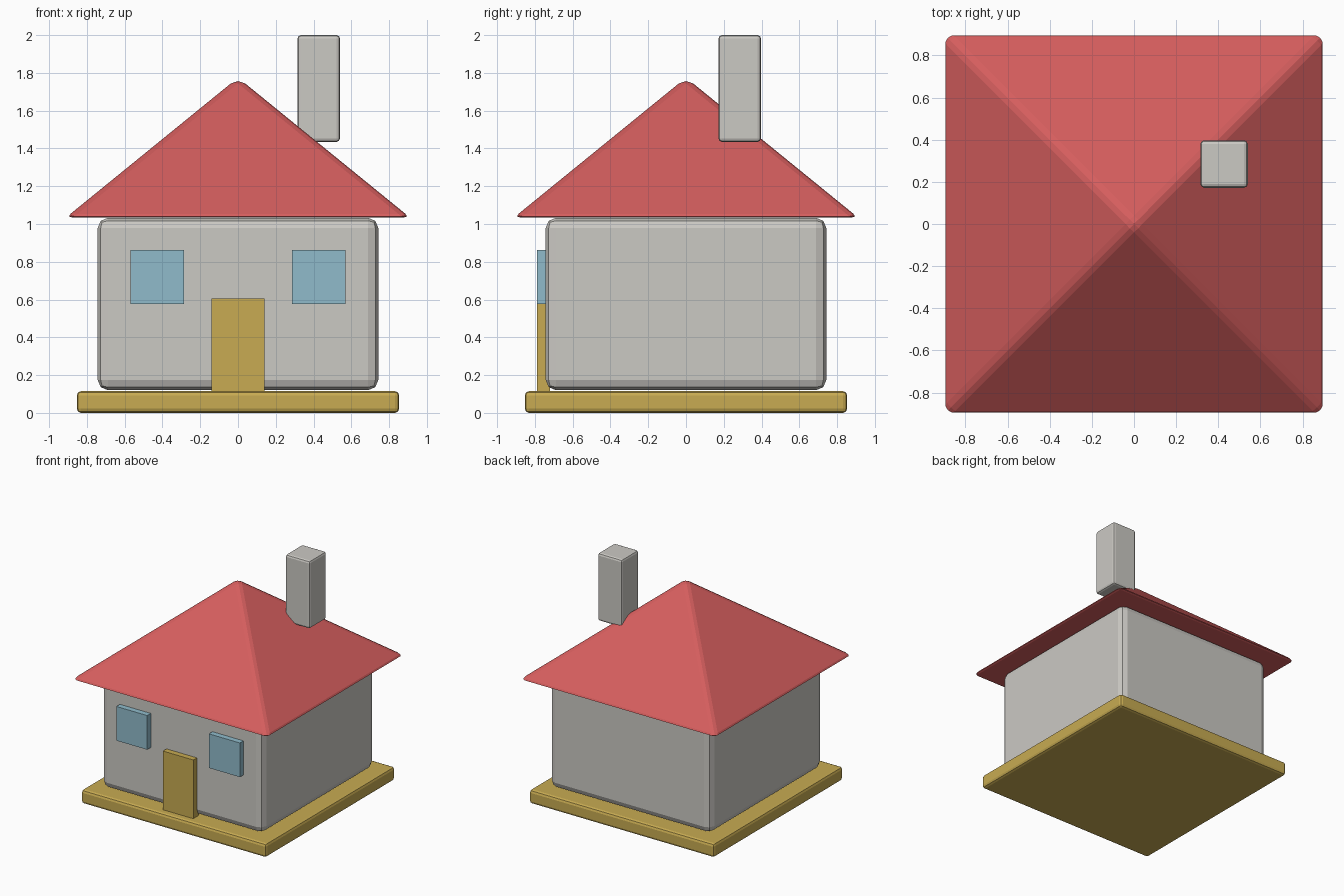
import bpy
import bmesh
from mathutils import Matrix, Vector

cube = bpy.data.objects.get("Cube")
if cube:
    bpy.data.objects.remove(cube, do_unlink=True)


def material(name, r, g, b):
    mat = bpy.data.materials.new(name)
    mat.use_nodes = True
    mat.diffuse_color = (r, g, b, 1)
    mat.node_tree.nodes["Principled BSDF"].inputs["Base Color"].default_value = (r, g, b, 1)
    return mat


plaster = material("warm_grey", 0.60, 0.585, 0.55)
red = material("roof_red", 0.66, 0.11, 0.11)
gold = material("ochre", 0.58, 0.41, 0.085)
blue = material("window_blue", 0.28, 0.50, 0.60)


def finish(name, bm, mat, bevel, segments=2):
    mesh = bpy.data.meshes.new(name)
    bm.to_mesh(mesh)
    bm.free()
    mesh.materials.append(mat)
    obj = bpy.data.objects.new(name, mesh)
    bpy.context.collection.objects.link(obj)
    if bevel:
        mod = obj.modifiers.new("Bevel", "BEVEL")
        mod.width = bevel
        mod.segments = segments
        mod.limit_method = "NONE"
    return obj


def box(name, low, high, mat, bevel=0):
    low, high = Vector(low), Vector(high)
    bm = bmesh.new()
    place = Matrix.Translation((low + high) / 2) @ Matrix.Diagonal((*(high - low), 1))
    bmesh.ops.create_cube(bm, size=1, matrix=place)
    return finish(name, bm, mat, bevel)


def pyramid(name, half, bottom, top, mat, bevel):
    bm = bmesh.new()
    rim = [bm.verts.new((x * half, y * half, bottom))
           for x, y in ((-1, -1), (1, -1), (1, 1), (-1, 1))]
    apex = bm.verts.new((0, 0, top))
    bm.faces.new(rim[::-1])
    for i in range(4):
        bm.faces.new((rim[i], rim[(i + 1) % 4], apex))
    return finish(name, bm, mat, bevel)


# Plinth, walls, roof and chimney
box("plinth", (-0.853, -0.853, 0), (0.853, 0.853, 0.115), gold, 0.022)
box("walls", (-0.743, -0.743, 0.12), (0.743, 0.743, 1.033), plaster, 0.055)
pyramid("roof", 0.91, 1.035, 1.775, red, 0.03)
box("chimney", (0.315, 0.172, 1.435), (0.54, 0.397, 2), plaster, 0.018)

# Door and mirrored windows stand proud of the front wall
box("door", (-0.14, -0.79, 0.11), (0.14, -0.72, 0.605), gold)
for side, label in ((-1, "right"), (1, "left")):
    x = 0.4275 * side
    box(label + "_window", (x - 0.1425, -0.79, 0.577), (x + 0.1425, -0.72, 0.862), blue)
